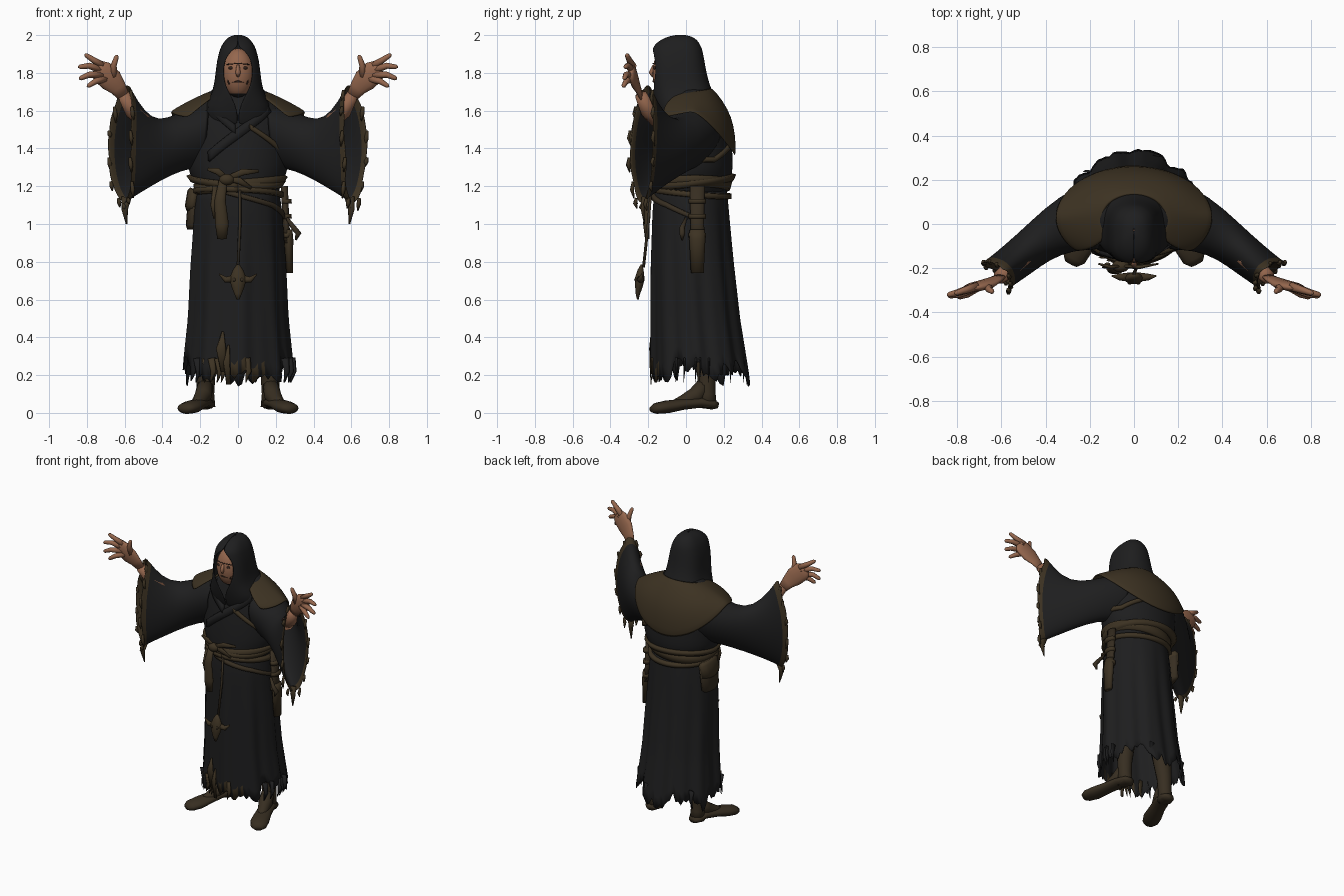
import bpy, bmesh, math, random
from mathutils import Vector as V

random.seed(4)
cube = bpy.data.objects.get("Cube")
if cube:
    bpy.data.objects.remove(cube, do_unlink=True)


def material(name, *rgb):
    m = bpy.data.materials.new(name)
    m.use_nodes = True
    m.diffuse_color = (*rgb, 1)
    bsdf = m.node_tree.nodes["Principled BSDF"]
    bsdf.inputs["Base Color"].default_value = (*rgb, 1)
    bsdf.inputs["Roughness"].default_value = 0.9
    return m


BLACK = material("black cloth", .013, .013, .0135)
BROWN = material("brown cloth", .046, .032, .016)
LEATHER = material("dark leather", .038, .027, .015)
SKIN = material("skin", .30, .135, .075)
SHADE = material("dark hollow", .03, .016, .011)


def loft(name, rings, mat, closed=True, caps=False, sub=0, thick=0, rim=None):
    """Skin a list of point rings; rim(j) picks the brown faces of the last band."""
    bm = bmesh.new()
    rows = [[bm.verts.new(p) for p in r] for r in rings]
    n = len(rows[0])
    for i in range(len(rows) - 1):
        for j in range(n if closed else n - 1):
            k = (j + 1) % n
            f = bm.faces.new((rows[i][j], rows[i][k], rows[i + 1][k], rows[i + 1][j]))
            if rim and i == len(rows) - 2 and rim(j):
                f.material_index = 1
    if caps:
        bm.faces.new(rows[0])
        bm.faces.new(rows[-1])
    bmesh.ops.recalc_face_normals(bm, faces=bm.faces)
    for f in bm.faces:
        f.smooth = True
    me = bpy.data.meshes.new(name)
    bm.to_mesh(me)
    bm.free()
    me.materials.append(mat)
    me.materials.append(BROWN)
    ob = bpy.data.objects.new(name, me)
    bpy.context.collection.objects.link(ob)
    if thick:
        ob.modifiers.new("thickness", "SOLIDIFY").thickness = thick
    if sub:
        s = ob.modifiers.new("smooth", "SUBSURF")
        s.levels = s.render_levels = sub
    return ob


def tube(name, pts, radii, mat, flat=1, ref=(0, 1, 0), n=10):
    """Tapered limb, cord or strip along a path; flat thins it along ref."""
    pts = [V(p) for p in pts]
    rings = []
    for i, p in enumerate(pts):
        d = (pts[min(i + 1, len(pts) - 1)] - pts[max(i - 1, 0)]).normalized()
        u = d.cross(V(ref)).normalized()
        v = u.cross(d)
        rings.append([p + radii[i] * (u * math.cos(t) + v * flat * math.sin(t))
                      for t in (math.tau * k / n for k in range(n))])
    return loft(name, rings, mat, caps=True)


def ball(name, c, size, mat):
    rings = [[V((c[0] + size[0] * math.sin(p) * math.cos(t), c[1] + size[1] * math.sin(p) * math.sin(t),
                 c[2] + size[2] * math.cos(p))) for t in circle(20)]
             for p in (.05 + (math.pi - .1) * i / 12 for i in range(13))]
    return loft(name, rings, mat, caps=True)


def lookup(table, z):
    """Linear blend of table rows, which start with falling z."""
    z = max(min(z, table[0][0]), table[-1][0])
    for a, b in zip(table, table[1:]):
        if z >= b[0]:
            t = (a[0] - z) / (a[0] - b[0])
            return [x + (y - x) * t for x, y in zip(a, b)]


def on(table, a, z, off=0, power=1, k=1):
    """Point on a body at angle a from the front, towards the left."""
    _, rx, yf, yb = lookup(table, z)[:4]
    c = math.cos(a)
    y = (yf + yb) / 2 - ((yb - yf) / 2 * k + off) * math.copysign(abs(c) ** power, c)
    return V(((rx * k + off) * math.sin(a), y, z))


def circle(n):
    return [math.tau * k / n for k in range(n)]


# Height, half width, front y, back y
TORSO = [(1.74, .10, -.06, .10), (1.68, .18, -.09, .165), (1.62, .25, -.11, .205), (1.55, .28, -.13, .23),
         (1.45, .275, -.15, .242), (1.35, .268, -.16, .248), (1.27, .265, -.165, .25),
         (1.2, .215, -.165, .22), (1.1, .22, -.165, .215)]
SKIRT = [(1.2, .21, -.16, .215), (1.1, .23, -.175, .225), (.8, .247, -.18, .252),
         (.5, .26, -.18, .285), (.15, .295, -.178, .34)]
HOOD = [(2.004, .002, -.03, -.026, 0), (1.995, .042, -.09, .03, 0), (1.975, .068, -.138, .06, 0),
        (1.94, .09, -.176, .08, 0), (1.92, .098, -.185, .087, .036), (1.87, .111, -.189, .097, .072),
        (1.8, .119, -.19, .108, .081), (1.73, .128, -.19, .127, .068), (1.67, .15, -.178, .155, .032),
        (1.6, .19, -.158, .16, 0), (1.52, .15, -.13, .14, 0)]

loft("robe_body", [[on(TORSO, a, r[0]) for a in circle(32)] for r in TORSO], BLACK, sub=1, caps=True)

# Skirt with folds and a torn hem
N, M = 96, 14
hem = [.235 - .035 * abs(math.cos(a)) + .03 * math.sin(5 * a + 2) + .02 * math.sin(13 * a)
       + random.uniform(-.035, .035) for a in circle(N)]
skirt = []
for i in range(M + 1):
    t = i / M
    skirt.append([on(SKIRT, a, 1.2 + (hem[j] - 1.2) * t,
                     k=1 + .03 * min(1, 2 * t) * math.sin(9 * a + 1) + .018 * t * math.sin(17 * a))
                  for j, a in enumerate(circle(N))])
loft("robe_skirt", skirt, BLACK, thick=.006, rim=lambda j: (j < 8 or j > 88) and j % 3 > 0)
for i in range(14):
    front = i < 5
    a = random.uniform(-.7, .4) if front else random.uniform(.8, 5.5)
    p = on(SKIRT, a, .29, .004)
    tube("hem_tatter", [p, p + V((.01, 0, -.07)), p + V((-.005, -.004, -.13))],
         [.02, .015, .002], BROWN if front else BLACK, flat=.3, n=6)
for x, z, w in ((-.08, .43, .026), (-.05, .36, .018)):
    tube("torn_strip", [(x, -.185, z), (x - .01, -.19, z - .09), (x, -.185, z - .21)],
         [.006, w, .012], BROWN, flat=.2, n=8)

# Hood, an open shell that parts around the face
rings = []
for z, rx, yf, yb, gap in HOOD:
    g = math.asin(gap / rx)
    rings.append([on(HOOD, g + (math.tau - 2 * g) * k / 36, z, power=.65) for k in range(37)])
loft("hood", rings, BLACK, closed=False, sub=1, thick=.008)

# Face in the hood
face = ball("face", (0, -.098, 1.8), (.086, .08, .13), SKIN)
face.data.materials[1] = BLACK
for f in face.data.polygons:
    f.material_index = int(f.center.z < 1.7)
tube("nose", [(0, -.17, 1.84), (0, -.184, 1.80), (0, -.174, 1.782)], [.008, .014, .008], SKIN)
tube("mouth", [(-.03, -.164, 1.75), (0, -.172, 1.755), (.03, -.164, 1.75)], [.002, .006, .002], SHADE, ref=(0, 0, 1))
tube("brow_wrap", [(-.06, -.155, 1.845), (0, -.174, 1.85), (.06, -.155, 1.845)], [.003] * 3, SHADE, ref=(0, 0, 1))
for s in (-1, 1):
    ball("eye_socket", (s * .034, -.164, 1.826), (.017, .008, .009), SHADE)
    tube("cheek_line", [(s * .056, -.152, 1.79), (s * .046, -.151, 1.74)], [.003, .007], SHADE)

# Shoulder cape, open at the front
rings = []
for t in (0, .25, .5, .75, 1):
    row = []
    for k in range(37):
        a = math.pi + 2.3 * (k - 18) / 18
        back = max(0, -math.cos(a))
        front = max(0, math.cos(a))
        sx, cy = math.sin(a), -math.cos(a)
        inner = V((.14 * sx, .03 + .105 * cy, 1.705 + .02 * back - .01 * front))
        outer = V((.36 * sx, .03 + .235 * cy, 1.6 - .24 * back ** 1.4 - .05 * front))
        lift = math.sin(math.pi * t) * .042
        row.append(inner.lerp(outer, t) + V((sx * lift * back, cy * lift, lift * (.12 + .45 * back))))
    rings.append(row)
loft("shoulder_cape", rings, BROWN, closed=False, sub=1, thick=.012)


def band(name, path, h, mat, table=TORSO, off=.014):
    """Flat strap wrapped on the body along (angle, height) points."""
    loft(name, [[on(table, a, z + h, -.01), on(table, a, z + h * .7, off),
                 on(table, a, z - h * .7, off), on(table, a, z - h, -.01)] for a, z in path],
         mat, caps=True)


def sweep(a0, z0, a1, z1, n=16):
    return [(a0 + (a1 - a0) * i / n, z0 + (z1 - z0) * i / n) for i in range(n + 1)]


# Crossed lapels, chest strap and wound belts
band("lapel_over", sweep(.7, 1.62, -.6, 1.36), .035, BLACK)
band("lapel_under", sweep(-.65, 1.64, -.05, 1.5), .03, BLACK)
band("chest_strap", sweep(.2, 1.52, 1.2, 1.35) + sweep(1.25, 1.345, 2.1, 1.34) + sweep(2.15, 1.345, 3.3, 1.48),
     .017, BROWN)
for i, (z, tilt, h) in enumerate(((1.205, .02, .035), (1.225, -.025, .022), (1.165, .02, .018))):
    band("belt_wrap", [(a, z + tilt * math.sin(a + i)) for a in circle(48) + [math.tau]], h, BROWN, off=.014 + .005 * i)
band("hip_scarf", sweep(-.3, 1.17, .9, 1.1) + sweep(.95, 1.095, 1.7, 1.03), .016, LEATHER, SKIRT, .016)
ball("belt_knot", (-.06, -.19, 1.235), (.04, .028, .03), BROWN)
for dx, z in ((.13, 1.19), (.17, 1.28), (-.1, 1.29)):
    tube("knot_tail", [(-.06, -.19, 1.24), (-.06 + dx * .5, -.195, (z + 1.27) / 2), (-.06 + dx, -.18, z)],
         [.014, .018, .008], BROWN, flat=.5)
tube("hanging_cloth", [(-.08, -.19, 1.23), (-.095, -.205, 1.12), (-.085, -.21, 1.0), (-.085, -.205, .92)],
     [.022, .03, .036, .025], BROWN, flat=.5)
tube("hanging_tail", [(-.12, -.18, 1.2), (-.13, -.195, 1.1), (-.125, -.19, 1.03)], [.014, .016, .006], BROWN, flat=.4)

# Horned animal skull on a cord
tube("skull_cord", [(.01, -.185, 1.18), (.01, -.2, 1.0), (0, -.225, .77)], [.007, .008, .008], LEATHER)
tube("skull", [(0, -.235, .785), (0, -.24, .755), (0, -.245, .71), (0, -.25, .665), (0, -.255, .63), (0, -.255, .6)],
     [.008, .028, .046, .034, .02, .008], BROWN, flat=.6)
for s in (-1, 1):
    tube("skull_horn", [(s * .02, -.24, .71), (s * .065, -.24, .705), (s * .1, -.235, .735)], [.022, .016, .003], BROWN)
    ball("skull_eye", (s * .02, -.267, .705), (.009, .007, .01), LEATHER)

# Left hip: strapped case with a hooked handle
tube("case_strap", [(.245, .06, 1.2), (.255, .06, 1.0), (.262, .06, .9)], [.04, .036, .04], LEATHER, flat=.5, ref=(1, 0, 0))
tube("long_case", [(.265, .06, .97), (.268, .06, .92), (.273, .06, .74)], [.04, .043, .034], BROWN, flat=.6, ref=(1, 0, 0))
for z in (1.12, 1.04, .94):
    tube("case_buckle", [(.257, .06, z + .012), (.258, .06, z - .012)], [.047, .047], BROWN, flat=.6, ref=(1, 0, 0))
tube("hook", [(.26, 0, 1.03), (.295, -.02, .98), (.32, -.02, .95), (.305, -.02, .915)], [.008, .014, .016, .005], LEATHER)

# Right hip: flapped bag
for name, z0, z1, w, f, mat in (("hip_bag", 1.16, .97, .088, .38, LEATHER), ("bag_flap", 1.18, 1.07, .092, .42, BROWN)):
    tube(name, [(-.225, .08, z0), (-.23, .08, z0 - .01), (-.243, .07, z1 + .02), (-.243, .07, z1)],
         [w * .8, w, w, w * .75], mat, flat=f, ref=(1, 0, 0), n=12)

# Sleeve sections: top, bottom, half thickness, depth direction, outward bulge
SLEEVE = [((.16, .04, 1.65), (.19, .04, 1.3), .14, (.1, 1, 0), 0),
          ((.31, .01, 1.59), (.3, .0, 1.285), .115, (.25, 1, 0), 0),
          ((.42, -.06, 1.54), (.42, -.09, 1.225), .085, (.5, .9, 0), .005),
          ((.51, -.14, 1.6), (.52, -.17, 1.165), .08, (.7, .7, 0), .02),
          ((.575, -.19, 1.72), (.59, -.22, 1.12), .075, (.7, .7, 0), .034),
          ((.586, -.2, 1.74), (.602, -.23, 1.105), .08, (.7, .7, 0), .04)]

for s in (-1, 1):
    side = "left" if s > 0 else "right"
    flip = lambda p: V((p[0] * s, p[1], p[2]))
    rings = []
    for i, (top, low, w, depth, bulge) in enumerate(SLEEVE):
        c, up, dep = (V(top) + V(low)) / 2, (V(top) - V(low)) / 2, V(depth).normalized() * w
        rag = .012 if i == len(SLEEVE) - 1 else 0
        rings.append([flip(c + up * math.cos(a) + dep * math.sin(a) * (1.1 + .25 * math.cos(a) * (i < 3))
                           + V((.8, -.5, 0)) * (bulge * math.sin(a) ** 2 + random.uniform(-rag, rag)))
                      for a in circle(28)])
    rim = rings[-1]
    loft(side + "_sleeve", rings, BLACK, sub=1, thick=.008, rim=lambda j: True)
    # Frayed cuff threads and the long sleeve tip
    for j in range(2, 28, 2):
        p = rim[j]
        drop = random.uniform(.03, .09)
        tube(side + "_cuff_fray", [p, p + V((-.004 * s, -.006, -drop * .5)), p + V((-.008 * s, .004, -drop))],
             [.008, .012, .003], BROWN, n=6)
    tube(side + "_sleeve_tip", [flip(p) for p in ((.59, -.22, 1.14), (.6, -.23, 1.08), (.59, -.22, 1.0))],
         [.026, .018, .004], BROWN, flat=.6)
    # Forearm, palm and fingers
    tube(side + "_forearm", [flip(p) for p in ((.47, -.12, 1.52), (.56, -.2, 1.6), (.607, -.24, 1.685))],
         [.045, .042, .032], SKIN)
    tube(side + "_palm", [flip(p) for p in ((.6, -.235, 1.67), (.635, -.255, 1.72), (.67, -.272, 1.76),
                                            (.72, -.285, 1.805), (.745, -.29, 1.82), (.755, -.292, 1.826))],
         [.03, .045, .062, .062, .05, .03], SKIN, flat=.36, n=14)
    for name, base, mid, tip in (("index", (.71, -.282, 1.835), (.765, -.3, 1.868), (.803, -.312, 1.893)),
                                 ("middle", (.72, -.285, 1.815), (.79, -.308, 1.838), (.836, -.32, 1.832)),
                                 ("ring", (.72, -.287, 1.79), (.79, -.318, 1.79), (.832, -.325, 1.772)),
                                 ("little", (.7, -.28, 1.77), (.755, -.318, 1.755), (.79, -.33, 1.732)),
                                 ("thumb", (.66, -.27, 1.765), (.658, -.295, 1.84), (.643, -.305, 1.885))):
        end = V(tip) + (V(tip) - V(mid)).normalized() * .01
        tube(side + "_" + name + "_finger", [flip(p) for p in (base, mid, tip, end)], [.021, .016, .012, .005], SKIN, n=8)
    # Leg and splayed foot
    tube(side + "_leg", [flip(p) for p in ((.13, .08, .6), (.155, .1, .36), (.17, .108, .2), (.172, .112, .1), (.17, .115, .03))],
         [.075, .064, .05, .046, .05], LEATHER, n=14)
    tube(side + "_foot", [flip(p) for p in ((.165, .168, .04), (.17, .14, .045), (.185, .07, .055), (.215, -.02, .045),
                                            (.245, -.1, .032), (.272, -.155, .024), (.285, -.18, .018))],
         [.03, .05, .052, .054, .062, .054, .03], LEATHER, flat=.55, ref=(0, 0, 1), n=14)
    tube(side + "_instep", [flip(p) for p in ((.172, .1, .15), (.185, .05, .09), (.21, -.02, .055), (.235, -.08, .04))],
         [.042, .046, .036, .02], LEATHER, ref=(1, 0, 0), n=12)
